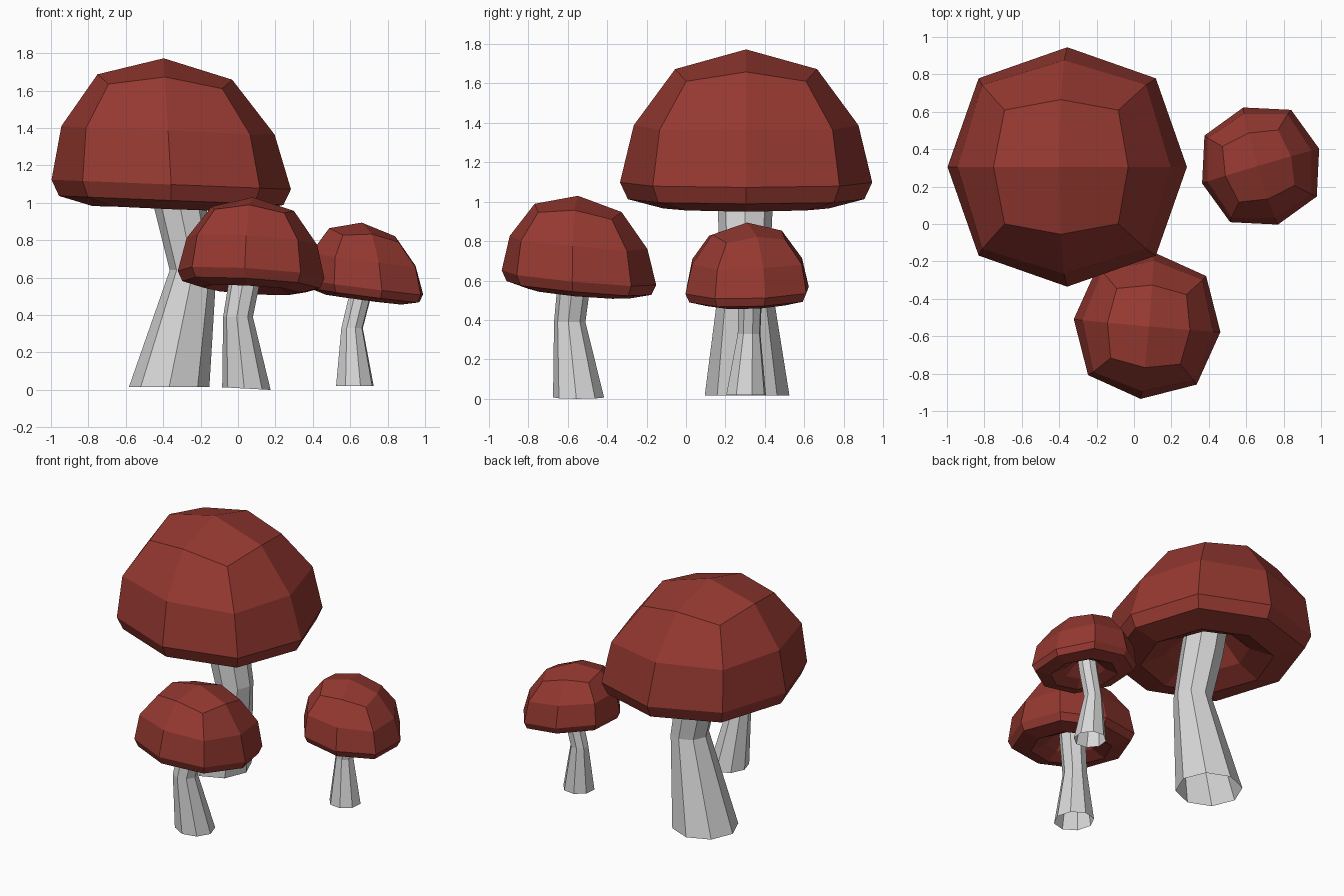
import bpy, bmesh, math
from mathutils import Vector

if "Cube" in bpy.data.objects:
    bpy.data.objects.remove(bpy.data.objects["Cube"])

def material(name, rgb):
    m = bpy.data.materials.new(name)
    m.diffuse_color = (*rgb, 1)
    m.use_nodes = True
    m.node_tree.nodes["Principled BSDF"].inputs["Base Color"].default_value = m.diffuse_color
    return m

RED = material("cap red", (0.30, 0.04, 0.03))
GREY = material("stem pale grey", (0.68, 0.68, 0.68))

# Cap rings: (radius on axes, radius on diagonals, height axes, height diagonals)
CAP = [(0.36, 0.43, 0.575, 0.525),
       (0.57, 0.62, 0.29, 0.285),
       (0.64, 0.67, 0.0, 0.0),
       (0.60, 0.63, -0.085, -0.085),
       (0.42, 0.43, -0.132, -0.13),
       (0.27, 0.27, -0.06, -0.06),
       (0.12, 0.12, 0.08, 0.08)]

def finish(bm, name, mat):
    bmesh.ops.recalc_face_normals(bm, faces=bm.faces)
    me = bpy.data.meshes.new(name)
    bm.to_mesh(me)
    bm.free()
    me.materials.append(mat)
    bpy.context.collection.objects.link(bpy.data.objects.new(name, me))

def bridge(bm, a, b):
    for i in range(8):
        j = (i + 1) % 8
        bm.faces.new((a[i], a[j], b[j], b[i]))

# Rounded cap with a four-quad crown, dished underside and a sideways slope
def cap(name, centre, scale, turn, slope, apex_shift=(0, 0)):
    bm = bmesh.new()
    def vert(r, ang, h):
        k = max(h, 0) / 0.675
        x = r * math.cos(ang) * scale
        y = r * math.sin(ang) * scale
        z = h * scale + slope[0] * x + slope[1] * y
        return bm.verts.new(Vector(centre) + Vector((x + apex_shift[0] * k, y + apex_shift[1] * k, z)))
    rings = []
    for ra, rd, ha, hd in CAP:
        rings.append([vert(rd if i % 2 else ra, math.radians(turn + 45 * i), hd if i % 2 else ha)
                      for i in range(8)])
    top = vert(0, 0, 0.675)
    for i in range(0, 8, 2):
        r = rings[0]
        bm.faces.new((top, r[i], r[i + 1], r[(i + 2) % 8]))
    for a, b in zip(rings, rings[1:]):
        bridge(bm, a, b)
    bm.faces.new(rings[-1])
    finish(bm, name, RED)

# Bent eight-sided stem, open at the ends; sections are (x, y, z, radius)
def stem(name, sections, turn, base_tilt=0):
    bm = bmesh.new()
    rings = []
    for n, (x, y, z, r) in enumerate(sections):
        ring = []
        for i in range(8):
            a = math.radians(turn + 45 * i)
            dx, dy = r * math.cos(a), r * math.sin(a)
            ring.append(bm.verts.new((x + dx, y + dy, z + (base_tilt * dx if n == 0 else 0))))
        rings.append(ring)
    for a, b in zip(rings, rings[1:]):
        bridge(bm, a, b)
    finish(bm, name, GREY)

# Large mushroom
cap("large_cap", (-0.357, 0.305, 1.098), 1.0, 0, (-0.04, 0), (-0.04, 0))
stem("large_stem", [(-0.368, 0.31, 0.016, 0.215), (-0.24, 0.30, 0.64, 0.125),
                    (-0.31, 0.30, 0.98, 0.14), (-0.35, 0.30, 1.2, 0.14)], 0)

# Medium mushroom
cap("medium_cap", (0.07, -0.543, 0.615), 0.615, -5, (-0.06, -0.09), (0.01, -0.005))
stem("medium_stem", [(0.045, -0.545, 0.007, 0.13), (0.0, -0.59, 0.39, 0.08),
                     (0.04, -0.565, 0.61, 0.085), (0.05, -0.56, 0.69, 0.085)], -5, -0.055)

# Small mushroom
cap("small_cap", (0.677, 0.31, 0.55), 0.51, 16.5, (-0.13, 0.02), (-0.015, 0))
stem("small_stem", [(0.625, 0.305, 0.02, 0.105), (0.61, 0.32, 0.33, 0.06),
                    (0.652, 0.325, 0.50, 0.062), (0.665, 0.32, 0.61, 0.062)], 16.5)
